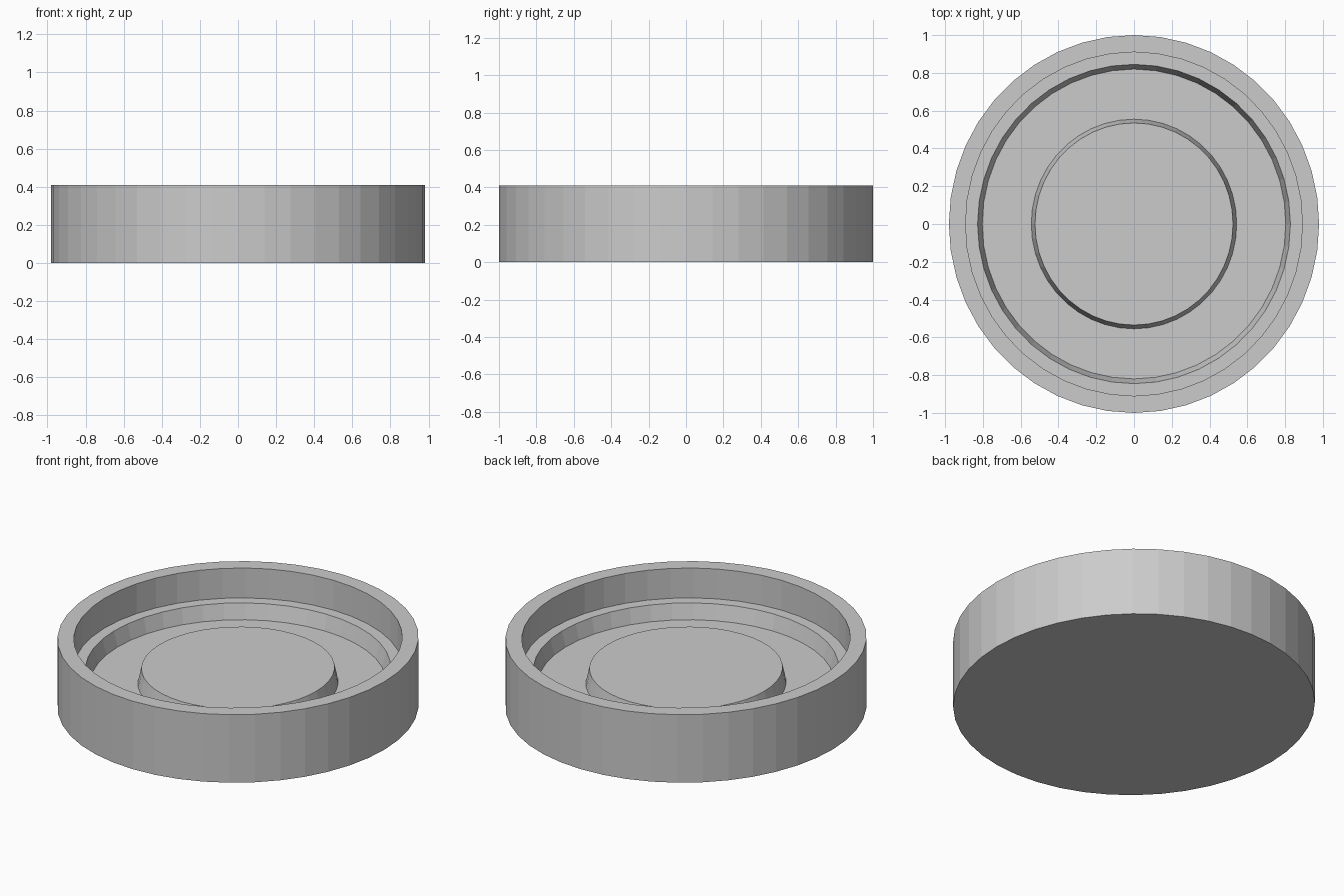
import bpy
import bmesh
import math

SIDES = 44
WIDTH_RATIO = 0.98  # the dish is slightly narrower across x

cube = bpy.data.objects.get("Cube")
if cube:
    bpy.data.objects.remove(cube, do_unlink=True)

grey = bpy.data.materials.new("plain_grey")
grey.use_nodes = True
colour = (0.6, 0.6, 0.6, 1)
grey.diffuse_color = colour
grey.node_tree.nodes["Principled BSDF"].inputs["Base Color"].default_value = colour


def lathe(name, profile):
    """Turn a (radius, height) profile into a closed, flat-shaded solid."""
    bm = bmesh.new()
    rings = []
    for radius, z in profile:
        ring = []
        for i in range(SIDES):
            a = math.tau * i / SIDES
            ring.append(bm.verts.new((WIDTH_RATIO * radius * math.cos(a),
                                      radius * math.sin(a), z)))
        rings.append(ring)
    for low, high in zip(rings, rings[1:]):
        for i in range(SIDES):
            j = (i + 1) % SIDES
            bm.faces.new((low[i], low[j], high[j], high[i]))
    # Cap the underside and the central plateau
    bm.faces.new(rings[0][::-1])
    bm.faces.new(rings[-1])
    bmesh.ops.recalc_face_normals(bm, faces=bm.faces)
    mesh = bpy.data.meshes.new(name)
    bm.to_mesh(mesh)
    bm.free()
    mesh.materials.append(grey)
    obj = bpy.data.objects.new(name, mesh)
    bpy.context.collection.objects.link(obj)
    return obj


# Outer wall, rim, inner ledge, sloped channel and raised centre
lathe("round_dish", [
    (1.0, 0.0), (1.0, 0.41),
    (0.91, 0.41), (0.91, 0.23),
    (0.845, 0.23), (0.82, 0.14),
    (0.555, 0.14), (0.535, 0.23),
])
